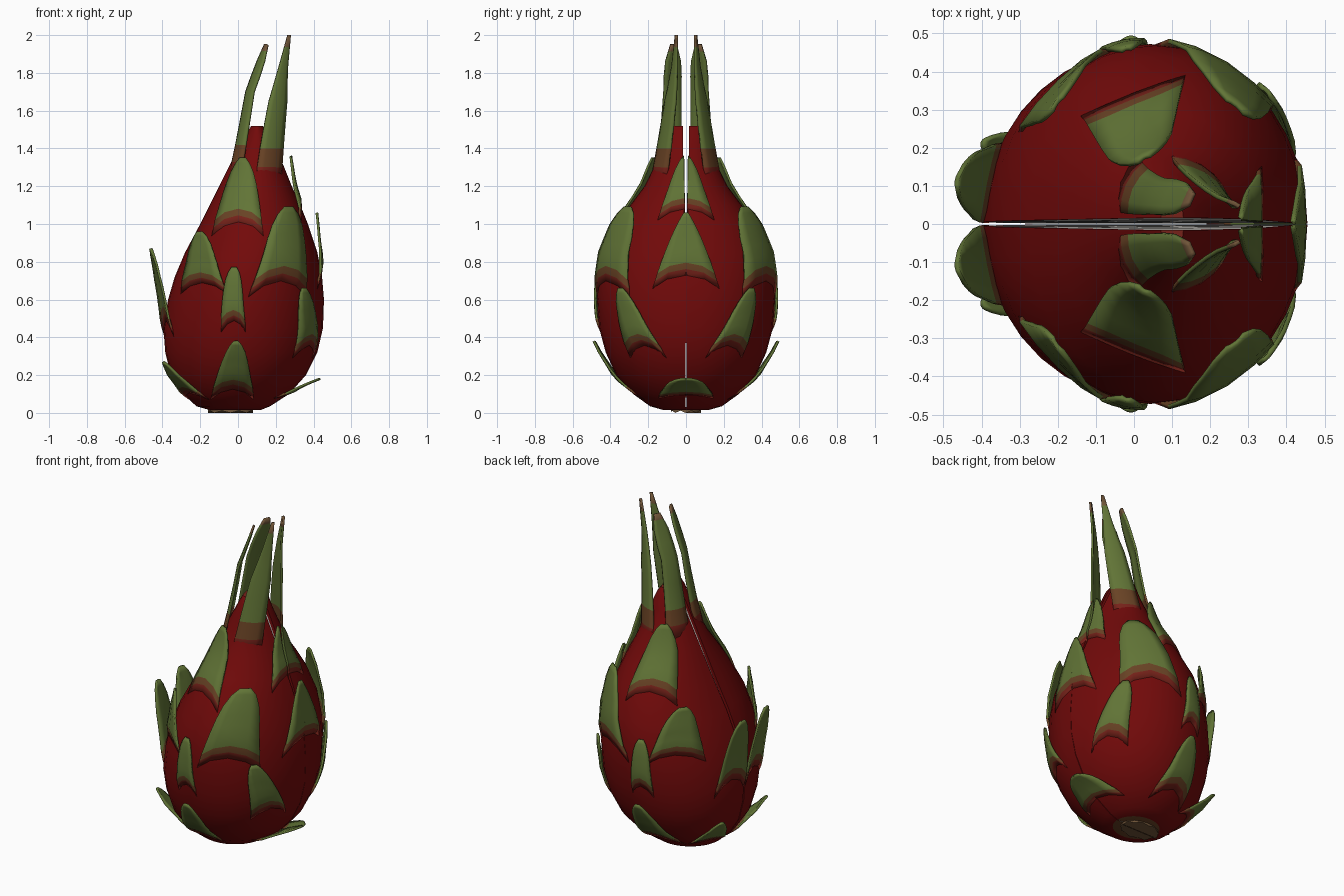
import bpy, bmesh, math
from mathutils import Vector

if "Cube" in bpy.data.objects:
    bpy.data.objects.remove(bpy.data.objects["Cube"])


def mat(name, rgb):
    m = bpy.data.materials.new(name)
    m.diffuse_color = (*rgb, 1)
    m.use_nodes = True
    m.node_tree.nodes["Principled BSDF"].inputs["Base Color"].default_value = m.diffuse_color
    return m


RED = mat("red_skin", (0.168, 0.003, 0.003))
GREEN = mat("leaf_green", (0.12, 0.175, 0.037))
BROWN = mat("leaf_base_brown", (0.14, 0.055, 0.018))
FLESH = mat("pale_flesh", (0.58, 0.56, 0.52))
TIP = mat("dry_tip", (0.16, 0.09, 0.04))
FADED = mat("faded_red", (0.18, 0.016, 0.01))
MATS = [RED, GREEN, BROWN, FLESH, TIP, FADED]

# body profile: z, left x, right x, depth in y
PROFILE = [(0.015, -0.15, 0.12, 0.12), (0.035, -0.22, 0.17, 0.19), (0.1, -0.29, 0.27, 0.28),
           (0.2, -0.355, 0.36, 0.37), (0.32, -0.385, 0.42, 0.425), (0.45, -0.395, 0.45, 0.46),
           (0.6, -0.37, 0.455, 0.472), (0.72, -0.335, 0.445, 0.468), (0.85, -0.28, 0.42, 0.44),
           (1.0, -0.20, 0.37, 0.365), (1.1, -0.15, 0.33, 0.295), (1.2, -0.10, 0.285, 0.22),
           (1.3, -0.05, 0.245, 0.17), (1.4, 0.0, 0.20, 0.13), (1.48, 0.045, 0.16, 0.11),
           (1.52, 0.07, 0.13, 0.085)]


def gap(x, z):
    """The cut opens towards the top and closes at the right edge."""
    return 0.001 + 0.01 * max(z, 0) * min(1, max(0, (0.44 - x) / 0.12))


def section(z):
    z = min(max(z, 0.015), 1.52)
    for a, b in zip(PROFILE, PROFILE[1:]):
        if z <= b[0]:
            k = (z - a[0]) / (b[0] - a[0])
            l, r, d = [a[i] + (b[i] - a[i]) * k for i in (1, 2, 3)]
            return (l + r) / 2, (r - l) / 2, d


def surf(deg, z, off=0.0):
    """Point on the front half of the fruit, pushed outwards by off."""
    c, a, b = section(z)
    t = math.radians(deg)
    n = Vector((math.cos(t) * b, -math.sin(t) * a, 0)).normalized()
    return Vector((c + a * math.cos(t), -b * math.sin(t), z)) + n * off


def finish(bm, name, thick=0.0):
    for v in bm.verts:
        v.co.y = min(v.co.y, -gap(v.co.x, v.co.z))
    bmesh.ops.remove_doubles(bm, verts=bm.verts, dist=0.0005)
    bmesh.ops.dissolve_degenerate(bm, edges=bm.edges, dist=0.0005)
    bmesh.ops.recalc_face_normals(bm, faces=bm.faces)
    me = bpy.data.meshes.new(name)
    bm.to_mesh(me)
    bm.free()
    for m in MATS:
        me.materials.append(m)
    ob = bpy.data.objects.new(name, me)
    bpy.context.collection.objects.link(ob)
    if thick:
        s = ob.modifiers.new("thickness", 'SOLIDIFY')
        s.thickness = thick
        s.offset = 0
    # second half of the cut fruit
    m = ob.modifiers.new("other_half", 'MIRROR')
    m.use_axis = (False, True, False)
    m.use_mirror_merge = False
    bpy.ops.object.select_all(action='DESELECT')
    ob.select_set(True)
    bpy.context.view_layer.objects.active = ob
    bpy.ops.object.shade_smooth_by_angle(angle=math.radians(40))


# half fruit body
SEG = 18
bm = bmesh.new()
rings = []
for p in PROFILE:
    rings.append([bm.verts.new(surf(180 * i / SEG, p[0])) for i in range(SEG + 1)])
for r0, r1 in zip(rings, rings[1:]):
    for i in range(SEG):
        bm.faces.new((r0[i], r0[i + 1], r1[i + 1], r1[i]))
    # pale cut face with a thin red rind at both sides
    def cut(r):
        w = min(0.02, 0.2 * (r[0].co.x - r[-1].co.x))
        return [bm.verts.new(v.co + Vector((dx, 0, 0))) for v, dx in ((r[0], -w), (r[-1], w))]
    (a0, b0), (a1, b1) = cut(r0), cut(r1)
    bm.faces.new((r0[0], r1[0], a1, a0))
    bm.faces.new((b0, b1, r1[-1], r0[-1]))
    bm.faces.new((a0, a1, b1, b0)).material_index = 3
bm.faces.new(rings[0]).material_index = 2
bm.faces.new(rings[-1]).material_index = 5
finish(bm, "fruit_half")

# dried scar under the fruit
bm = bmesh.new()
low = [bm.verts.new((-0.04 + 0.12 * math.cos(a), -0.08 * math.sin(a), 0.012 * (i % 2)))
       for i, a in enumerate([math.pi * k / 8 for k in range(9)])]
top = [bm.verts.new(v.co + Vector((0, 0, 0.025))) for v in low]
for i in range(8):
    bm.faces.new((low[i], low[i + 1], top[i + 1], top[i]))
bm.faces.new(low)
for f in bm.faces:
    f.material_index = 4
finish(bm, "stem_scar")

ROWS = (0, 0.1, 0.2, 0.35, 0.5, 0.65, 0.8, 0.92, 1)
COLS = (-1, -0.55, 0, 0.55, 1)


def half_width(t, w0, w1):
    return (w0 + (w1 - w0) * t) * max(0.3, math.sqrt(1 - t ** 7))


def leaf_mesh(name, point, dry_tip=False):
    bm = bmesh.new()
    g = [[bm.verts.new(point(t, u)) for u in COLS] for t in ROWS]
    for j in range(len(ROWS) - 1):
        for i in range(len(COLS) - 1):
            f = bm.faces.new((g[j][i], g[j][i + 1], g[j + 1][i + 1], g[j + 1][i]))
            f.material_index = 5 if j == 0 else 2 if j == 1 else 1
            if dry_tip and j == len(ROWS) - 2:
                f.material_index = 4
    finish(bm, name, 0.012)


def scale_leaf(name, th0, z0, th1, z1, w0, w1, flare):
    """Leaf lying on the skin, its tip lifted by flare."""
    def point(t, u):
        z = z0 + (z1 - z0) * t - 0.22 * (z1 - z0) * u * u * (1 - t)
        c, a, b = section(z)
        turn = math.degrees(half_width(t, w0, w1) * u / (math.sqrt(a * b) + flare * t))
        lift = -0.002 + 0.016 * min(1, t / 0.2) + flare * t ** 1.7 - 0.004 * u * u
        return surf(th0 + (th1 - th0) * t + turn, z, lift)
    leaf_mesh(name, point)


# name, base angle, base z, tip angle, tip z, base and tip half width, flare
for args in [
    ("bottom_leaf", 94, 0.13, 94, 0.38, 0.12, 0.045, 0.035),
    ("small_middle_leaf", 97, 0.49, 102, 0.77, 0.07, 0.045, 0.0),
    ("left_shoulder_leaf", 127, 0.69, 136, 0.96, 0.17, 0.07, 0.07),
    ("right_shoulder_leaf", 64, 0.70, 57, 1.09, 0.19, 0.095, 0.06),
    ("upper_leaf", 107, 1.01, 115, 1.35, 0.17, 0.055, 0.03),
    ("right_low_leaf", 30, 0.36, 45, 0.66, 0.11, 0.05, 0.01),
    ("left_edge_leaf", 167, 0.49, 169, 0.87, 0.12, 0.06, 0.19),
    ("left_bottom_leaf", 150, 0.11, 153, 0.27, 0.11, 0.03, 0.06),
    ("right_bottom_leaf", 0, 0.10, 0, 0.18, 0.16, 0.08, 0.08),
    ("right_edge_leaf", 0, 0.73, 0, 1.06, 0.17, 0.03, 0.06),
    ("right_upper_leaf", 0, 1.08, 0, 1.36, 0.14, 0.04, 0.05),
]:
    scale_leaf(*args)


def tall_leaf(name, path, side, out, widths):
    """Long crown leaf along a path of points."""
    pts = [Vector(p) for p in path]
    side, out = Vector(side).normalized(), Vector(out).normalized()

    def point(t, u):
        k = min(t * (len(pts) - 1), len(pts) - 1.001)
        i = int(k)
        w = widths[i] + (widths[i + 1] - widths[i]) * (k - i)
        return pts[i].lerp(pts[i + 1], k - i) + side * u * w - out * 0.02 * u * u * (1 - t)
    leaf_mesh(name, point, True)


# crown leaves
tall_leaf("left_crown_leaf",
          [(-0.035, -0.11, 1.24), (0.01, -0.085, 1.46), (0.055, -0.075, 1.70), (0.11, -0.07, 1.84), (0.15, -0.065, 1.95)],
          (0.4, -0.9, 0), (-0.9, -0.4, 0), (0.075, 0.06, 0.05, 0.05, 0.018))
tall_leaf("right_crown_leaf",
          [(0.165, -0.165, 1.2), (0.19, -0.12, 1.45), (0.215, -0.09, 1.65), (0.235, -0.065, 1.80), (0.27, -0.05, 2.0)],
          (0.85, 0.5, 0), (0.5, -0.85, 0), (0.08, 0.068, 0.055, 0.03, 0.008))
